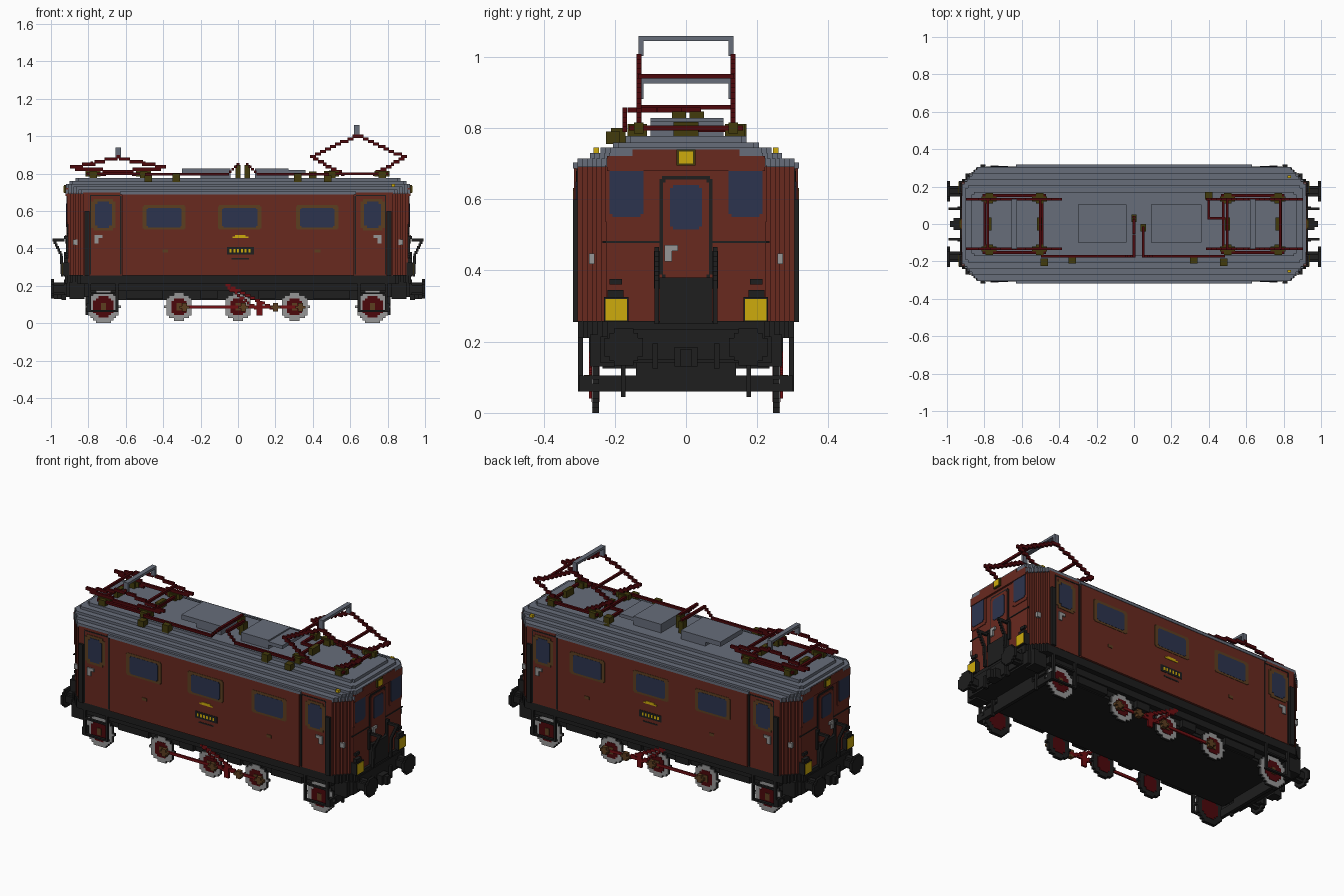
import bpy, bmesh, math
from mathutils import Vector

if "Cube" in bpy.data.objects:
    bpy.data.objects.remove(bpy.data.objects["Cube"], do_unlink=True)

V = 0.0135  # block size of the stepped style


def material(name, rgb):
    lin = [((c / 255 + 0.055) / 1.055) ** 2.4 if c > 10 else c / 255 / 12.92 for c in rgb] + [1]
    m = bpy.data.materials.new(name)
    m.use_nodes = True
    m.diffuse_color = lin
    b = m.node_tree.nodes["Principled BSDF"]
    b.inputs["Base Color"].default_value = lin
    b.inputs["Roughness"].default_value = 0.8
    return m


RUST = material("rust red paint", (104, 41, 31))
GREY = material("roof grey", (103, 109, 122))
BLACK = material("frame black", (30, 30, 30))
MAROON = material("dark red", (76, 7, 11))
RED = material("rod red", (112, 14, 18))
YELLOW = material("lamp yellow", (206, 171, 12))
BLUE = material("window blue", (44, 52, 78))
BROWN = material("frame brown", (92, 62, 32))
OLIVE = material("insulator olive", (66, 59, 12))
STEEL = material("pale steel", (150, 150, 150))


def build(name, boxes, mat, mirror=""):
    """One object from boxes (x0,x1,y0,y1,z0,z1), mirrored on the given axes."""
    for i, a in enumerate("xy"):
        if a in mirror:
            k = 2 * i
            boxes = boxes + [b[:k] + (-b[k + 1], -b[k]) + b[k + 2:] for b in boxes]
    bm = bmesh.new()
    for x0, x1, y0, y1, z0, z1 in boxes:
        v = bmesh.ops.create_cube(bm, size=1)["verts"]
        bmesh.ops.scale(bm, verts=v, vec=(x1 - x0, y1 - y0, z1 - z0))
        bmesh.ops.translate(bm, verts=v, vec=((x0 + x1) / 2, (y0 + y1) / 2, (z0 + z1) / 2))
    me = bpy.data.meshes.new(name)
    bm.to_mesh(me)
    bm.free()
    me.materials.append(mat)
    ob = bpy.data.objects.new(name, me)
    bpy.context.collection.objects.link(ob)


def line(p, q, t=V, h=V * 0.55):
    """Stepped bar of small blocks from p to q."""
    p, q = Vector(p), Vector(q)
    n = max(1, round(max(abs(c) for c in q - p) / V))
    out = []
    for i in range(n + 1):
        c = p.lerp(q, i / n)
        c.z = round(c.z / V) * V
        out.append((c.x - h, c.x + h, c.y - t / 2, c.y + t / 2, c.z - h, c.z + h))
    return out


def disc(u, z, r, a0, a1, axis="y"):
    """Stepped disc made of rows of blocks."""
    n = max(1, round(2 * r / V))
    out = []
    for i in range(n):
        zz = -r + (i + 0.5) * 2 * r / n
        w = max(1, round(math.sqrt(r * r - zz * zz) / V)) * V
        za, zb = z + zz - r / n, z + zz + r / n
        out.append((u - w, u + w, a0, a1, za, zb) if axis == "y" else (a0, a1, u - w, u + w, za, zb))
    return out


def plan(hx, hy, z0, z1, n=6):
    """Slab with stepped corners."""
    return [(-hx + i * V, hx - i * V, -hy + (n - i) * V, hy - (n - i) * V, z0, z1) for i in range(n + 1)]


def side_pane(x0, x1, z0, z1, y, c=V / 2):
    """Thin plate on the side wall with clipped corners."""
    return [(x0, x1, y - 0.004, y, z0 + c, z1 - c), (x0 + c, x1 - c, y - 0.004, y, z0, z1)]


def end_pane(y0, y1, z0, z1, x, c=V * 0.6):
    """Thin plate on the end wall with clipped corners."""
    return [(x - 0.004, x, y0, y1, z0 + c, z1 - c), (x - 0.004, x, y0 + c, y1 - c, z0, z1)]


# Body shell and stepped roof
build("body_shell", plan(0.91, 0.305, 0.255, 0.70) + [(-0.62, 0.62, -0.315, 0.315, 0.255, 0.69)], RUST)
build("end_gable", [(0.88, 0.921, -0.222, 0.222, 0.68, 0.722), (0.88, 0.921, -0.15, 0.15, 0.72, 0.74)], RUST, "x")
build("roof", plan(0.92, 0.305, 0.69, 0.715) + [(-0.63, 0.63, -0.318, 0.318, 0.687, 0.703)]
      + plan(0.92, 0.27, 0.71, 0.73, 4) + plan(0.92, 0.24, 0.73, 0.745, 2)
      + plan(0.90, 0.205, 0.745, 0.76, 1) + plan(0.87, 0.17, 0.76, 0.777, 1), GREY)
build("roof_hatches", [(-0.30, -0.04, -0.10, 0.105, 0.80, 0.828), (-0.20, -0.04, -0.10, 0.105, 0.775, 0.80),
                       (0.09, 0.36, -0.10, 0.105, 0.80, 0.82), (0.09, 0.27, -0.10, 0.105, 0.775, 0.828)], GREY)
build("roof_markers", [(0.82, 0.84, 0.245, 0.26, 0.71, 0.745)], YELLOW, "y")

# Side windows and doors
windows = [(-0.51, -0.28), (-0.107, 0.125), (0.31, 0.538)]
build("side_window_frames", [b for x0, x1 in windows for b in side_pane(x0, x1, 0.50, 0.632, 0.317)], BROWN, "y")
build("side_window_panes", [b for x0, x1 in windows for b in side_pane(x0 + 0.022, x1 - 0.022, 0.512, 0.617, 0.318)],
      BLUE, "y")
build("side_door_frames", side_pane(0.655, 0.785, 0.495, 0.665, 0.308, V), BROWN, "xy")
build("side_door_panes", side_pane(0.675, 0.765, 0.51, 0.65, 0.310, V), BLUE, "xy")
build("side_door_edges", [(0.622, 0.632, 0.30, 0.309, 0.26, 0.68), (0.785, 0.79, 0.30, 0.308, 0.26, 0.68),
                          (0.63, 0.79, 0.30, 0.307, 0.68, 0.686)], BLACK, "xy")
build("side_handrails", [(0.793, 0.82, 0.30, 0.317, 0.255, 0.60)], BLACK, "xy")
build("side_door_handles", [(0.725, 0.768, 0.30, 0.312, 0.455, 0.472), (0.745, 0.768, 0.30, 0.312, 0.425, 0.455)],
      STEEL, "xy")
build("corner_brackets", [(0.858, 0.882, 0.257, 0.272, 0.418, 0.447)], STEEL, "xy")

# Side plates
build("number_plate", [(-0.06, 0.085, 0.31, 0.3165, 0.368, 0.408), (-0.035, 0.06, 0.31, 0.3165, 0.342, 0.35)], BLACK, "y")
build("number_plate_dashes", [(-0.045 + i * 0.02, -0.034 + i * 0.02, 0.312, 0.318, 0.379, 0.397) for i in range(6)],
      YELLOW, "y")
build("side_emblem", [(-0.03, 0.055, 0.31, 0.318, 0.455, 0.464), (-0.015, 0.04, 0.31, 0.318, 0.464, 0.471)], YELLOW, "y")
build("side_caps", [(x, x + 0.03, 0.31, 0.318, 0.378, 0.394) for x in (-0.405, 0.41)], BROWN, "y")

# End walls: windows, gangway door, lamps, rails
build("end_window_edges", end_pane(0.107, 0.228, 0.53, 0.703, 0.914), RUST, "xy")
build("end_window_panes", end_pane(0.12, 0.215, 0.55, 0.69, 0.917), BLUE, "xy")
build("end_door_edge", end_pane(-0.075, 0.075, 0.38, 0.665, 0.913), BLACK, "x")
build("end_door", end_pane(-0.065, 0.065, 0.38, 0.655, 0.916), RUST, "x")
build("end_door_pane", end_pane(-0.045, 0.045, 0.515, 0.64, 0.919), BLUE, "x")
build("end_door_handle", [(0.91, 0.926, -0.06, -0.022, 0.455, 0.472), (0.91, 0.926, -0.06, -0.04, 0.425, 0.455)],
      STEEL, "x")
build("end_trim_line", [(0.905, 0.913, 0.075, 0.235, 0.477, 0.483)], BLACK, "xy")
build("gangway_plate", [(0.90, 0.93, -0.075, 0.075, 0.25, 0.38)], BLACK, "x")
build("end_rails", line((0.91, 0.082, 0.455), (0.985, 0.082, 0.44)) + line((0.985, 0.082, 0.44), (0.945, 0.082, 0.36))
      + line((0.945, 0.082, 0.36), (0.94, 0.082, 0.25)) + [(0.905, 0.92, 0.075, 0.09, 0.35, 0.455)], BLACK, "xy")
build("headlamp_housings", [(0.90, 0.936, 0.162, 0.23, 0.255, 0.325), (0.90, 0.93, 0.175, 0.22, 0.325, 0.345),
                            (0.90, 0.922, 0.18, 0.215, 0.36, 0.376)], BLACK, "xy")
build("headlamps", [(0.934, 0.939, 0.166, 0.226, 0.26, 0.32)], YELLOW, "xy")
build("top_lamp_housing", [(0.90, 0.93, -0.026, 0.026, 0.695, 0.74)], OLIVE, "x")
build("top_lamp", [(0.928, 0.933, -0.019, 0.019, 0.70, 0.734)], YELLOW, "x")

# Underframe, buffers and couplers
build("underframe", plan(0.925, 0.303, 0.21, 0.258) + [(-0.92, 0.92, -0.24, 0.24, 0.14, 0.215),
      (-0.80, 0.80, -0.235, 0.235, 0.125, 0.15), (-0.80, 0.80, -0.272, 0.272, 0.172, 0.215),
      (-0.93, 0.93, -0.20, 0.20, 0.15, 0.235)], BLACK)
build("axle_boxes", [(0.40, 0.60, 0.2, 0.262, 0.13, 0.20), (0.11, 0.20, 0.2, 0.262, 0.13, 0.20),
                     (0.82, 0.90, 0.2, 0.27, 0.13, 0.22)], BLACK, "xy")
build("guard_beams", [(0.79, 0.81, -0.30, 0.30, 0.06, 0.105), (0.79, 0.81, -0.14, 0.14, 0.10, 0.15)], BLACK, "x")
build("buffers", disc(0.175, 0.185, 0.052, 0.985, 1.0, "x") + disc(0.175, 0.185, 0.033, 0.92, 0.99, "x"),
      BLACK, "xy")
build("coupler", [(0.92, 0.965, -0.032, 0.032, 0.13, 0.185), (0.96, 0.985, -0.015, 0.015, 0.13, 0.18)], BLACK, "x")
build("brake_hoses", [(0.92, 0.945, 0.078, 0.094, 0.125, 0.195), (0.80, 0.815, 0.17, 0.183, 0.045, 0.15)], BLACK, "xy")
build("door_steps", [(0.785, 0.80, 0.289, 0.303, 0.06, 0.23), (0.64, 0.655, 0.289, 0.303, 0.06, 0.23),
                     (0.64, 0.80, 0.287, 0.303, 0.06, 0.07), (0.64, 0.80, 0.289, 0.303, 0.155, 0.165)], BLACK, "xy")

# Wheels with pale face rings, and driving gear
wheels = [(-0.72, 0.088), (-0.315, 0.075), (0, 0.075), (0.303, 0.075), (0.72, 0.088)]
for i, (x, r) in enumerate(wheels):
    z = 0.088
    build(f"wheel_tyre_{i + 1}", disc(x, z, r, 0.245, 0.261), BLACK, "y")
    build(f"wheel_ring_{i + 1}", disc(x, z, r, 0.261, 0.264), STEEL, "y")
    build(f"wheel_centre_{i + 1}", disc(x, z, r - 0.03, 0.243, 0.266), MAROON, "y")
    build(f"wheel_hub_{i + 1}", disc(x, z, 0.02, 0.26, 0.270), BROWN, "y")
build("crank_pins", [b for x in (-0.285, 0.03, 0.20, 0.335) for b in disc(x, 0.085, 0.022, 0.262, 0.287)], BROWN, "y")
build("coupling_rod", [(-0.29, 0.34, 0.262, 0.272, 0.078, 0.094)], RED, "y")
build("drive_rod", line((-0.06, 0.267, 0.205), (0.19, 0.267, 0.08), 0.012)
      + line((-0.05, 0.267, 0.19), (0.12, 0.267, 0.06), 0.012) + [(0.10, 0.13, 0.26, 0.273, 0.04, 0.12)], RED, "y")


# Current collectors: shoe centre, elbow spread and heights
def collector(name, cx, left, right, foot_l, foot_r, z_elbow, z_top):
    arms = []
    for a, f in ((left, foot_l), (right, foot_r)):
        for y in (-0.132, 0.132):
            arms += line((cx, y, z_top), (a, y, z_elbow), h=V * 0.65)
            arms += line((a, y, z_elbow), (f, y, 0.80), h=V * 0.65)
        mx = cx + (a - cx) * 0.57
        mz = z_top + (z_elbow - z_top) * 0.5
        arms.append((mx - V / 2, mx + V / 2, -0.135, 0.135, mz - V / 2, mz + V / 2))
    build(name + "_arms", arms, MAROON)
    build(name + "_base", [(cx - 0.17, cx + 0.17, 0.145, 0.16, 0.793, 0.807),
                           (cx - 0.165, cx - 0.15, 0, 0.16, 0.793, 0.807),
                           (cx + 0.14, cx + 0.155, 0, 0.16, 0.793, 0.807)], MAROON, "y")
    build(name + "_shoe", [(cx - 0.014, cx + 0.014, -0.134, 0.134, z_top + 0.04, z_top + 0.054),
                           (cx - 0.014, cx + 0.014, -0.134, -0.12, z_top - 0.003, z_top + 0.045),
                           (cx - 0.014, cx + 0.014, 0.12, 0.134, z_top - 0.003, z_top + 0.045)], GREY)
    feet = []
    for dx in (-0.135, 0.135):
        x = cx + dx
        feet += [(x - 0.04, x + 0.04, 0.12, 0.146, 0.785, 0.815), (x - 0.02, x + 0.02, 0.11, 0.165, 0.76, 0.811),
                 (x - 0.013, x + 0.013, 0, 0.035, 0.77, 0.817)]
    build(name + "_insulators", feet, OLIVE, "y")


collector("left_collector", -0.64, -0.89, -0.395, -0.53, -0.74, 0.832, 0.885)
collector("right_collector", 0.635, 0.395, 0.895, 0.56, 0.73, 0.886, 1.005)

# Roof conductors and their insulators
build("roof_conductors", line((-0.49, -0.172, 0.79), (-0.07, -0.172, 0.79)) + line((-0.07, -0.172, 0.79), (0.0, -0.172, 0.855))
      + line((0, -0.172, 0.855), (0, 0.035, 0.855)) + line((0.48, -0.172, 0.79), (0.12, -0.172, 0.79))
      + line((0.12, -0.172, 0.79), (0.05, -0.172, 0.855)) + line((0.05, -0.172, 0.855), (0.05, -0.02, 0.855))
      + line((0.40, 0.15, 0.80), (0.40, 0.03, 0.80)) + line((0.40, 0.03, 0.80), (0.48, 0.03, 0.80)), MAROON)
build("conductor_insulators", [(x - 0.02, x + 0.02, y - 0.02, y + 0.02, 0.755, z) for x, y, z in (
    (-0.48, -0.205, 0.79), (-0.33, -0.19, 0.80), (0.32, -0.19, 0.80), (0.48, -0.205, 0.79), (0.40, 0.15, 0.812))]
    + [(x - 0.014, x + 0.014, y - 0.02, y + 0.02, 0.77, 0.847) for x, y in ((0, 0.03), (0.05, -0.02))], OLIVE)
